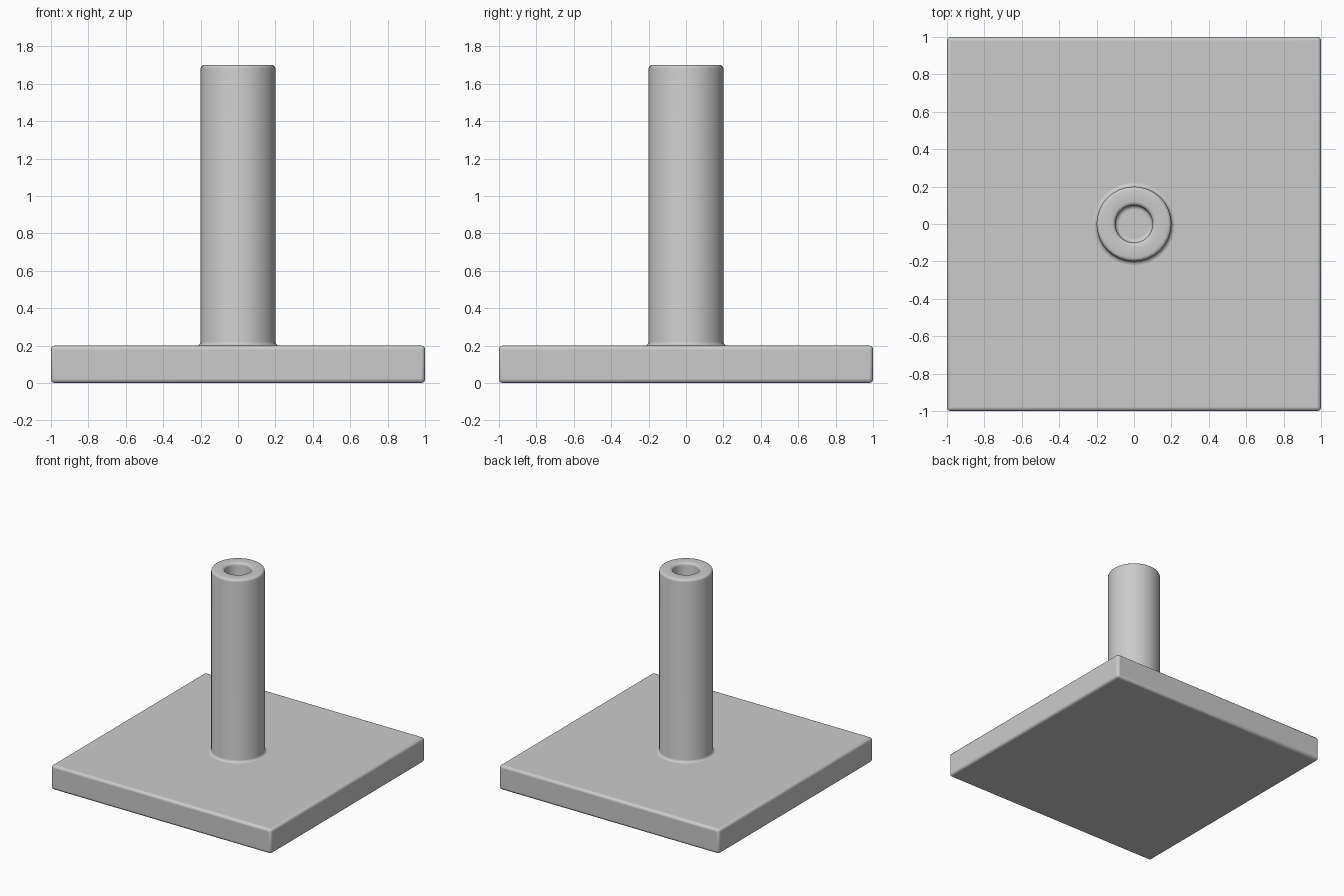
import bpy, bmesh
from math import sin, cos, pi

if "Cube" in bpy.data.objects:
    bpy.data.objects.remove(bpy.data.objects["Cube"])

# Square base plate with softly rounded edges
bpy.ops.mesh.primitive_cube_add(size=1, location=(0, 0, 0.1))
plate = bpy.context.object
plate.name = "base_plate"
plate.scale = (2, 2, 0.2)
bpy.ops.object.transform_apply(location=False, rotation=False, scale=True)
bevel = plate.modifiers.new("rounded_edges", 'BEVEL')
bevel.width = 0.02
bevel.segments = 3
bpy.ops.object.shade_smooth_by_angle()


def arc(cx, cz, r, a0, a1, steps=4):
    """Points along a rounded corner, angles in quarter turns."""
    return [(cx + r * cos((a0 + (a1 - a0) * i / steps) * pi / 2),
             cz + r * sin((a0 + (a1 - a0) * i / steps) * pi / 2))
            for i in range(steps + 1)]


def lathe(name, profile, sides=32):
    bm = bmesh.new()
    rings = [[bm.verts.new((r * cos(2 * pi * k / sides), r * sin(2 * pi * k / sides), z))
              for k in range(sides)] for r, z in profile]
    for a, b in zip(rings, rings[1:]):
        for k in range(sides):
            n = (k + 1) % sides
            bm.faces.new((a[k], a[n], b[n], b[k]))
    mesh = bpy.data.meshes.new(name)
    bm.to_mesh(mesh)
    bm.free()
    obj = bpy.data.objects.new(name, mesh)
    bpy.context.collection.objects.link(obj)
    bpy.ops.object.select_all(action='DESELECT')
    obj.select_set(True)
    bpy.context.view_layer.objects.active = obj
    bpy.ops.object.shade_smooth_by_angle()
    return obj


# Hollow post: outer foot fillet, rounded rim, bore, inner foot fillet
f = 0.02
profile = (arc(0.2 + f, 0.2 + f, f, 3, 2)
           + arc(0.2 - f, 1.7 - f, f, 0, 1)
           + arc(0.1 + f, 1.7 - f, f, 1, 2)
           + arc(0.1 - f, 0.2 + f, f, 0, -1))
lathe("hollow_post", profile)
